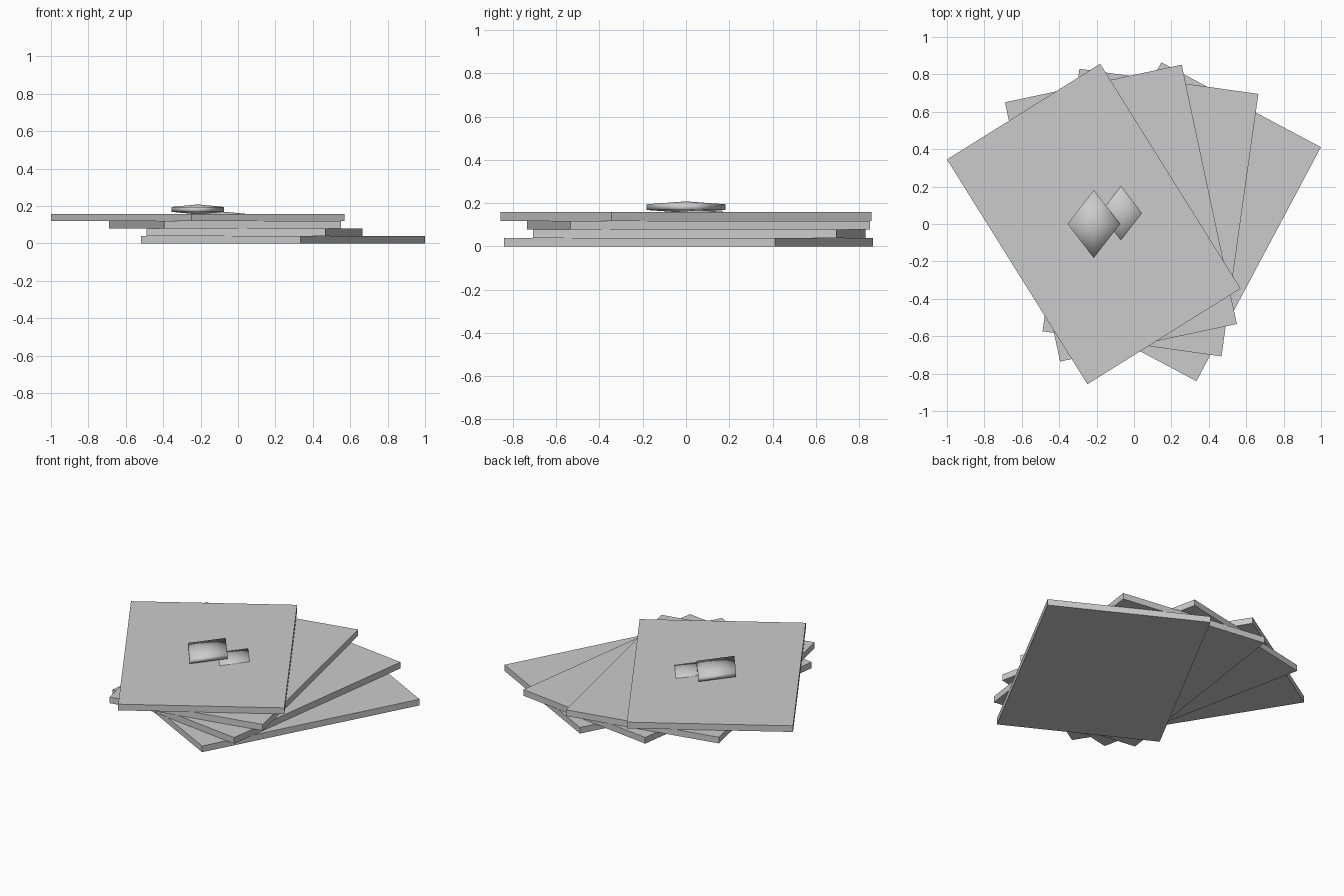
import bpy, bmesh, math
from mathutils import Matrix

if "Cube" in bpy.data.objects:
    bpy.data.objects.remove(bpy.data.objects["Cube"])

CARD_W, CARD_H, THICK = 0.966, 1.417, 0.0395

grey = bpy.data.materials.new("light grey")
grey.diffuse_color = (0.6, 0.6, 0.6, 1)
grey.use_nodes = True
grey.node_tree.nodes["Principled BSDF"].inputs["Base Color"].default_value = grey.diffuse_color


def add_object(name, bm, location, angle=0.0, smooth=False):
    mesh = bpy.data.meshes.new(name)
    for f in bm.faces:
        f.smooth = smooth
    bm.to_mesh(mesh)
    bm.free()
    mesh.materials.append(grey)
    obj = bpy.data.objects.new(name, mesh)
    obj.location = location
    obj.rotation_euler.z = math.radians(angle)
    bpy.context.collection.objects.link(obj)
    return obj


# Fan of four stacked cards: centre x, centre y, turn in degrees
fan = [(0.24, 0.012, -28), (0.088, 0.061, -8), (-0.07, 0.058, 12), (-0.215, 0.0, 32)]

for i, (x, y, angle) in enumerate(fan):
    # flat card slab
    bm = bmesh.new()
    bmesh.ops.create_cube(bm, size=1, matrix=Matrix.Diagonal((CARD_W, CARD_H, THICK, 1)))
    add_object(f"card_{i + 1}", bm, (x, y, THICK * (i + 0.5)), angle)

    # raised diamond pip: squashed four-sided sphere, not turned with the card
    bm = bmesh.new()
    bmesh.ops.create_uvsphere(bm, u_segments=4, v_segments=3, radius=1,
                              matrix=Matrix.Diagonal((0.162, 0.21, 0.0265, 1)))
    add_object(f"diamond_pip_{i + 1}", bm, (x, y, THICK * (i + 1) + 0.0235), smooth=True)
